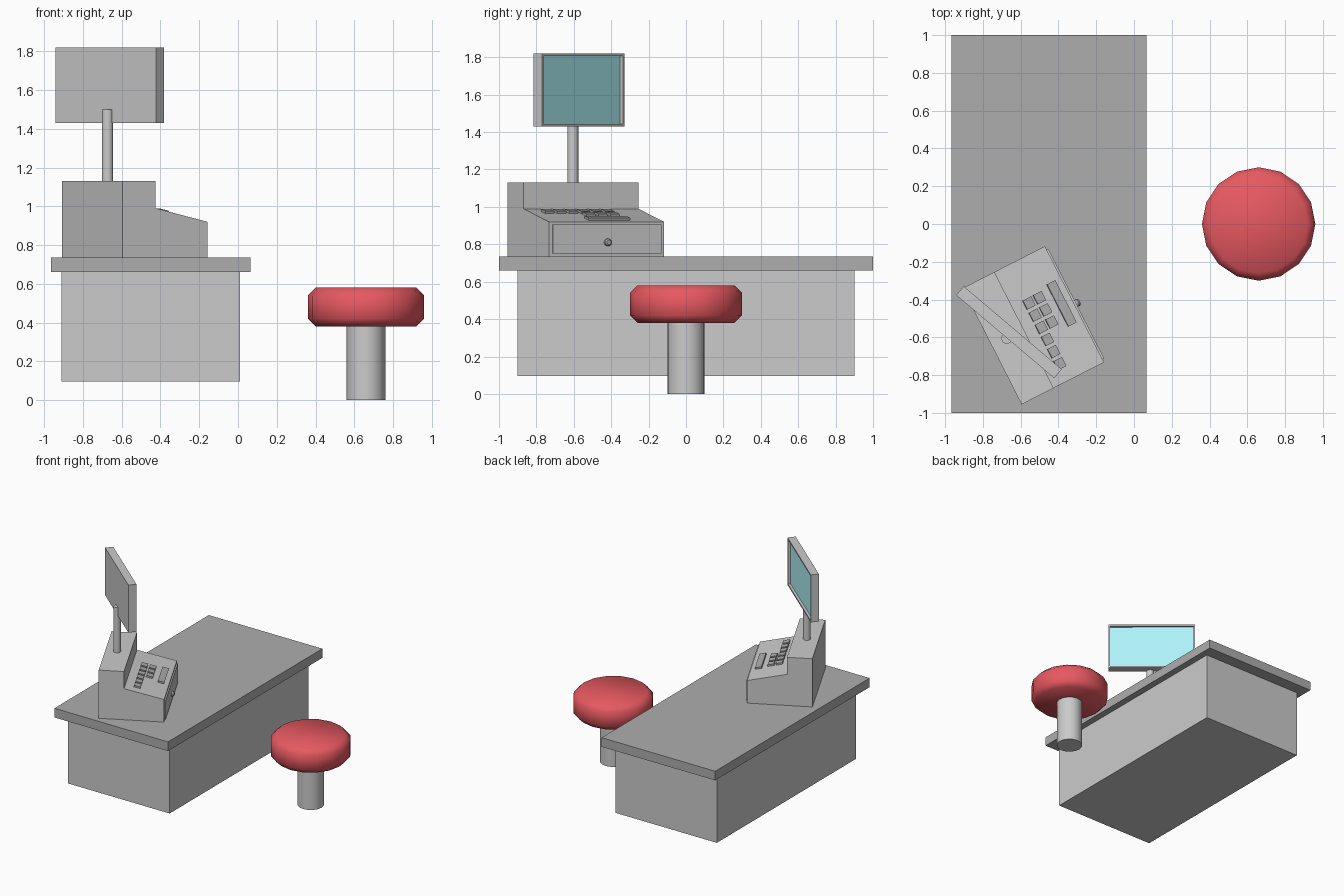
import bpy, bmesh
from math import radians, atan2
from mathutils import Matrix, Vector

if "Cube" in bpy.data.objects:
    bpy.data.objects.remove(bpy.data.objects["Cube"])


def material(name, r, g, b):
    m = bpy.data.materials.new(name)
    m.diffuse_color = (r, g, b, 1)
    m.use_nodes = True
    m.node_tree.nodes["Principled BSDF"].inputs["Base Color"].default_value = m.diffuse_color
    return m


RED = material("red_vinyl", 0.8, 0.1, 0.12)
CYAN = material("screen_cyan", 0.43, 0.9, 0.95)
DARK = material("dark_grey", 0.42, 0.42, 0.42)


def finish(bm, name, matrix=Matrix(), mats=(), angle=None):
    bmesh.ops.recalc_face_normals(bm, faces=bm.faces)
    me = bpy.data.meshes.new(name)
    bm.to_mesh(me)
    bm.free()
    ob = bpy.data.objects.new(name, me)
    bpy.context.collection.objects.link(ob)
    ob.matrix_world = matrix
    for m in mats:
        me.materials.append(m)
    if angle:
        bpy.ops.object.select_all(action='DESELECT')
        ob.select_set(True)
        bpy.context.view_layer.objects.active = ob
        bpy.ops.object.shade_smooth_by_angle(angle=radians(angle))
    return ob


def box(name, lo, hi, matrix=Matrix(), mats=()):
    bm = bmesh.new()
    bmesh.ops.create_cube(bm, size=1)
    for v in bm.verts:
        v.co = Vector([(v.co[i] + 0.5) * (hi[i] - lo[i]) + lo[i] for i in range(3)])
    return finish(bm, name, matrix, mats)


def lathe(name, profile, n, matrix=Matrix(), mats=(), angle=40):
    """Closed solid of n sides from (radius, z) pairs."""
    bm = bmesh.new()
    rings = []
    for r, z in profile:
        rings.append([bm.verts.new(Matrix.Rotation(radians(360 * i / n), 3, 'Z') @ Vector((r, 0, z)))
                      for i in range(n)])
    for a, b in zip(rings, rings[1:]):
        for i in range(n):
            j = (i + 1) % n
            bm.faces.new((a[i], a[j], b[j], b[i]))
    bm.faces.new(rings[0])
    bm.faces.new(rings[-1])
    return finish(bm, name, matrix, mats, angle)


# Counter
box("counter_base", (-0.91, -0.9, 0.095), (0.01, 0.9, 0.66))
box("counter_top", (-0.965, -1, 0.66), (0.065, 1, 0.735), mats=[DARK])

# Stool
stool = Matrix.Translation((0.66, 0, 0))
lathe("stool_column", [(0.1, 0), (0.1, 0.38)], 16, stool)
lathe("stool_seat", [(0.26, 0.38), (0.3, 0.42), (0.3, 0.54), (0.26, 0.58)], 16,
      stool, [RED], 60)

# Register body: side profile swept across its width, turned on the counter
W = 0.69
reg = Matrix.Translation((-0.595, -0.955, 0.735)) @ Matrix.Rotation(radians(27), 4, 'Z')
bm = bmesh.new()
side = bm.faces.new([bm.verts.new((x, 0, z)) for x, z in
                     [(0, 0), (0.49, 0), (0.49, 0.185), (0.19, 0.255), (0.19, 0.395), (0, 0.395)]])
ext = bmesh.ops.extrude_face_region(bm, geom=[side])["geom"]
bmesh.ops.translate(bm, vec=(0, W, 0), verts=[g for g in ext if isinstance(g, bmesh.types.BMVert)])
finish(bm, "register_body", reg)

# Drawer and knob
box("drawer_front", (0.48, 0.02, 0.015), (0.5, W - 0.02, 0.17), reg)
knob = reg @ Matrix.Translation((0.495, W / 2, 0.075)) @ Matrix.Rotation(radians(90), 4, 'Y')
lathe("drawer_knob", [(0.02, 0), (0.02, 0.018), (0.013, 0.026)], 12, knob, [DARK])

# Keys lying on the sloped panel
slope = atan2(0.07, 0.30)


def key(name, u, v, su, sv):
    m = (reg @ Matrix.Translation((u, v, 0.255 - (u - 0.19) * 0.07 / 0.30))
         @ Matrix.Rotation(slope, 4, 'Y'))
    box(name, (-su / 2, -sv / 2, -0.01), (su / 2, sv / 2, 0.013), m, [DARK])


for u, first in ((0.277, 0), (0.339, 3)):
    for i in range(first, 6):
        key("key", u, 0.1 + 0.072 * i, 0.05, 0.054)
key("long_key", 0.43, 0.38, 0.05, 0.25)

# Display pole
lathe("display_pole", [(0.029, 1.12), (0.029, 1.5)], 16, Matrix.Translation((-0.673, -0.605, 0)))

# Display with recessed screen
bm = bmesh.new()
bmesh.ops.create_cube(bm, size=1)
bmesh.ops.scale(bm, vec=(0.062, 0.68, 0.39), verts=bm.verts)
bm.normal_update()
front = max(bm.faces, key=lambda f: f.normal.x)
bmesh.ops.inset_region(bm, faces=[front], thickness=0.019)
glass = bmesh.ops.extrude_discrete_faces(bm, faces=[front])["faces"][0]
bmesh.ops.translate(bm, vec=(-0.02, 0, 0), verts=glass.verts)
glass.material_index = 1
grey = material("light_grey", 0.8, 0.8, 0.8)
finish(bm, "display", Matrix.Translation((-0.662, -0.573, 1.625))
       @ Matrix.Rotation(radians(49.7), 4, 'Z'), [grey, CYAN])
